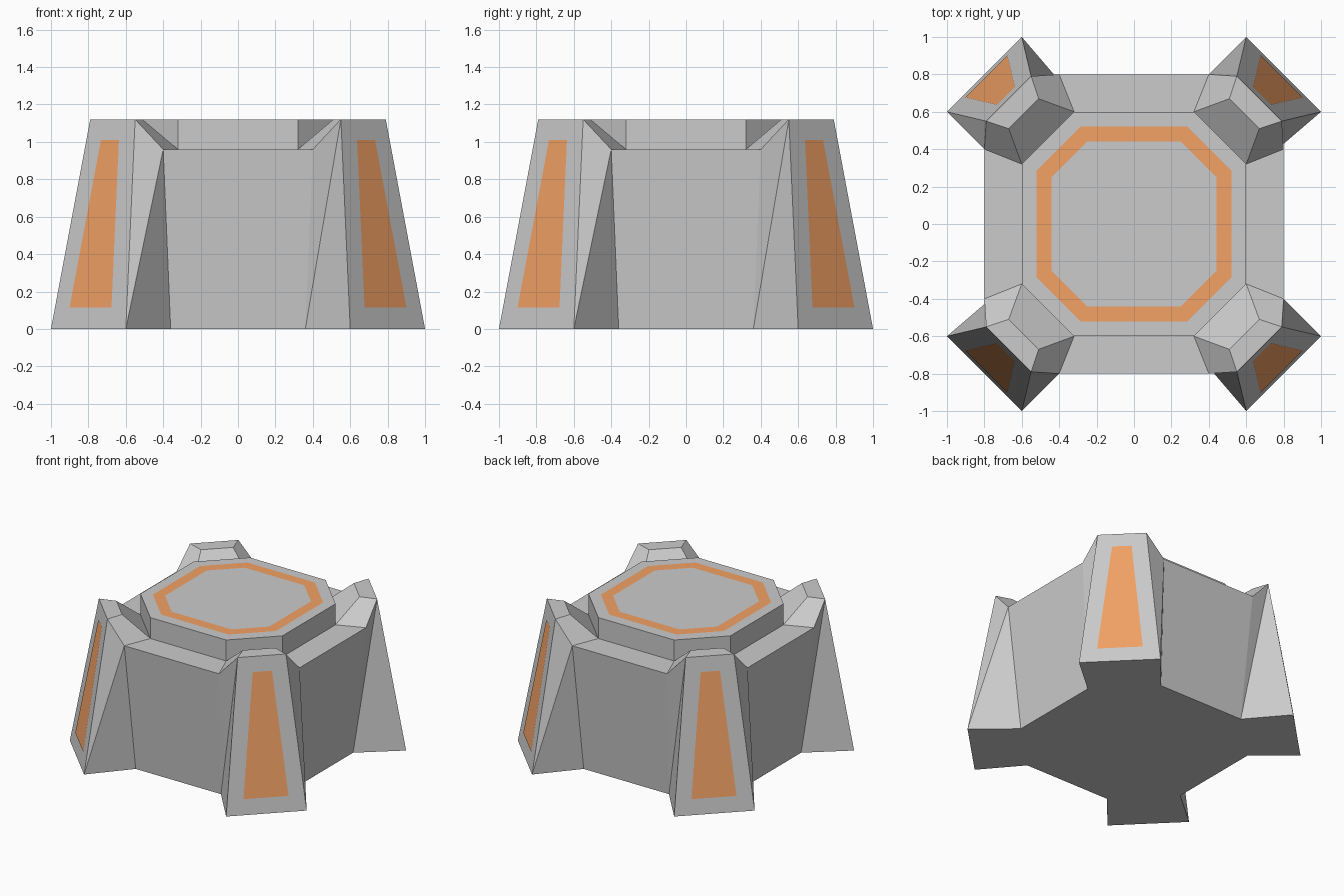
import bpy
from math import pi

if "Cube" in bpy.data.objects:
    bpy.data.objects.remove(bpy.data.objects["Cube"])

orange = bpy.data.materials.new("orange_trim")
orange.diffuse_color = (0.9, 0.36, 0.13, 1)
orange.use_nodes = True
orange.node_tree.nodes["Principled BSDF"].inputs["Base Color"].default_value = orange.diffuse_color


def make_mesh(name, verts, faces, material=None):
    mesh = bpy.data.meshes.new(name)
    mesh.from_pydata(verts, [], faces)
    if material:
        mesh.materials.append(material)
    return mesh


def place(name, mesh, turn=0.0):
    obj = bpy.data.objects.new(name, mesh)
    obj.rotation_euler.z = turn
    bpy.context.collection.objects.link(obj)
    return obj


def octagon(apothem, half_side, z):
    """Counter-clockwise octagon with flat sides on the axes."""
    a, h = apothem, half_side
    return [(x, y, z) for x, y in ((a, -h), (a, h), (h, a), (-h, a),
                                   (-a, h), (-a, -h), (-h, -a), (h, -a))]


def bands(n=8):
    return [(i, (i + 1) % n, n + (i + 1) % n, n + i) for i in range(n)]


def octagon_block(name, bottom, top):
    caps = [tuple(range(7, -1, -1)), tuple(range(8, 16))]
    return place(name, make_mesh(name, octagon(*bottom) + octagon(*top), bands() + caps))


# Central body flaring outward, and the raised deck on top
octagon_block("core", (0.72, 0.36, 0), (0.8, 0.4, 0.96))
octagon_block("deck", (0.6, 0.32, 0.96), (0.6, 0.32, 1.12))

# Flat orange band on the deck
place("deck_ring", make_mesh("deck_ring",
      octagon(0.52, 0.285, 1.122) + octagon(0.44, 0.252, 1.122), bands(), orange))

# Corner buttress: one side's points, then the same points mirrored across the diagonal
# 0 foot, 1 top outer, 2 top inner, 3 slope end, 4 ledge corner, 5 base inner
side = [(1, 0.6, 0), (0.79, 0.55, 1.12), (0.67, 0.51, 1.12),
        (0.6, 0.32, 0.96), (0.8, 0.4, 0.96), (0.72, 0.36, 0)]
verts = side + [(y, x, z) for x, y, z in side]
faces = [(0, 6, 7, 1), (1, 7, 8, 2), (2, 8, 9, 3),      # outer face, top, inner slope
         (3, 9, 10, 4), (4, 10, 11, 5), (5, 11, 6, 0),  # underside, back, base
         (1, 2, 3, 4), (7, 10, 9, 8),                   # sloped shoulders
         (0, 1, 5), (1, 4, 5), (6, 10, 7), (6, 11, 10)]  # twisted flanks
buttress = make_mesh("buttress", verts, faces)


# Orange panel on the leaning outer face
def panel_edge(z, half):
    c = 0.802 - 0.13 * z / 1.12
    return [(c + half, c - half, z), (c - half, c + half, z)]


panel = make_mesh("buttress_panel", panel_edge(0.115, 0.112) + panel_edge(1.01, 0.048),
                  [(0, 1, 3, 2)], orange)

for i, corner in enumerate(("back_right", "back_left", "front_left", "front_right")):
    place(corner + "_buttress", buttress, i * pi / 2)
    place(corner + "_panel", panel, i * pi / 2)
